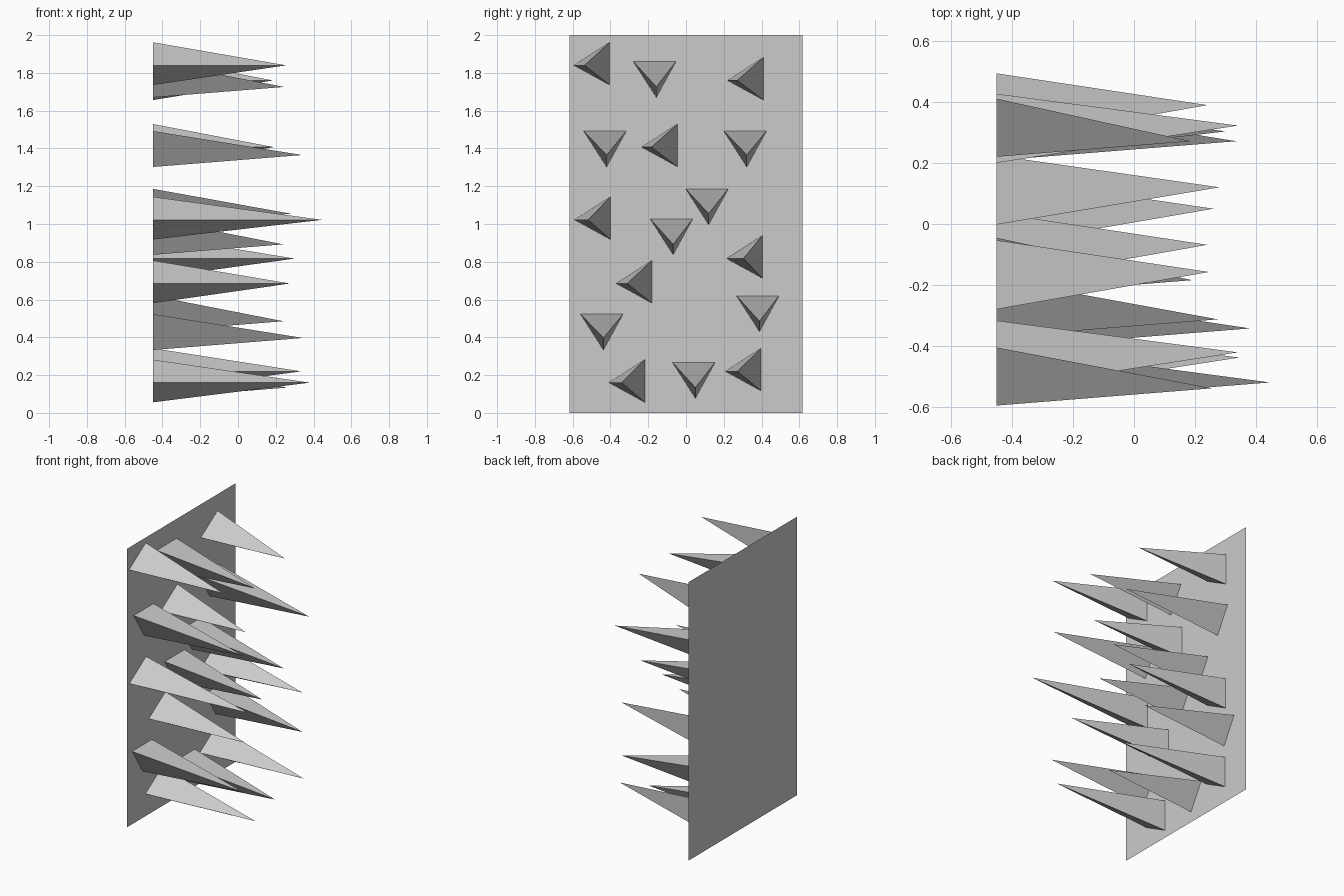
import bpy, bmesh

cube = bpy.data.objects.get("Cube")
if cube:
    bpy.data.objects.remove(cube, do_unlink=True)

WALL_X = -0.45

# Single matte grey for everything
grey = bpy.data.materials.new("plain grey")
grey.use_nodes = True
color = (0.6, 0.6, 0.6, 1)
grey.diffuse_color = color
grey.node_tree.nodes["Principled BSDF"].inputs["Base Color"].default_value = color


def add_object(name, points, faces):
    bm = bmesh.new()
    verts = [bm.verts.new(p) for p in points]
    for face in faces:
        bm.faces.new([verts[i] for i in face])
    mesh = bpy.data.meshes.new(name)
    bm.to_mesh(mesh)
    bm.free()
    mesh.materials.append(grey)
    obj = bpy.data.objects.new(name, mesh)
    bpy.context.collection.objects.link(obj)
    return obj


def add_spike(name, corner, tip_x, turned, lean=None):
    """Three-sided spike; corner is its sharp base corner (y, z)."""
    if lean is None:
        lean = 0.08 * (tip_x - WALL_X)
    # Base triangle pointing down, with the tip leaning up from its corner
    outline = [(0, 0), (0.104, 0.19), (-0.122, 0.19), (0, lean)]
    if turned:
        outline = [(v, -u) for u, v in outline]
    depths = [WALL_X] * 3 + [tip_x]
    points = [(x, corner[0] + u, corner[1] + v)
              for x, (u, v) in zip(depths, outline)]
    add_object(name, points, [(0, 1, 3), (1, 2, 3), (2, 0, 3)])


# Thin wall sheet, facing the spikes
add_object("wall_panel",
           [(WALL_X, y, z) for y, z in
            ((-0.617, 0), (0.617, 0), (0.617, 2), (-0.617, 2))],
           [(0, 1, 2, 3)])

# Spikes with the flat base edge on top: corner y, corner z, tip x
upright = [
    (-0.157, 1.67, 0.245), (-0.42, 1.302, 0.34), (0.322, 1.302, 0.34),
    (0.12, 0.996, 0.28), (-0.068, 0.837, 0.24), (0.389, 0.43, 0.24),
    (-0.437, 0.333, 0.345), (0.05, 0.077, 0.26),
]
for i, (y, z, tip) in enumerate(upright, 1):
    add_spike(f"upright_spike_{i}", (y, z), tip, False)

# Spikes turned a quarter, flat base edge toward the back
turned = [
    (-0.594, 1.84, 0.255), (0.22, 1.76, 0.185), (-0.235, 1.407, 0.19),
    (-0.59, 1.022, 0.445), (-0.37, 0.685, 0.275),
    (-0.408, 0.16, 0.38), (0.208, 0.22, 0.335),
]
for i, (y, z, tip) in enumerate(turned, 1):
    add_spike(f"turned_spike_{i}", (y, z), tip, True)
add_spike("turned_spike_leaning", (0.215, 0.817, 0), 0.3, True, lean=0.088)
